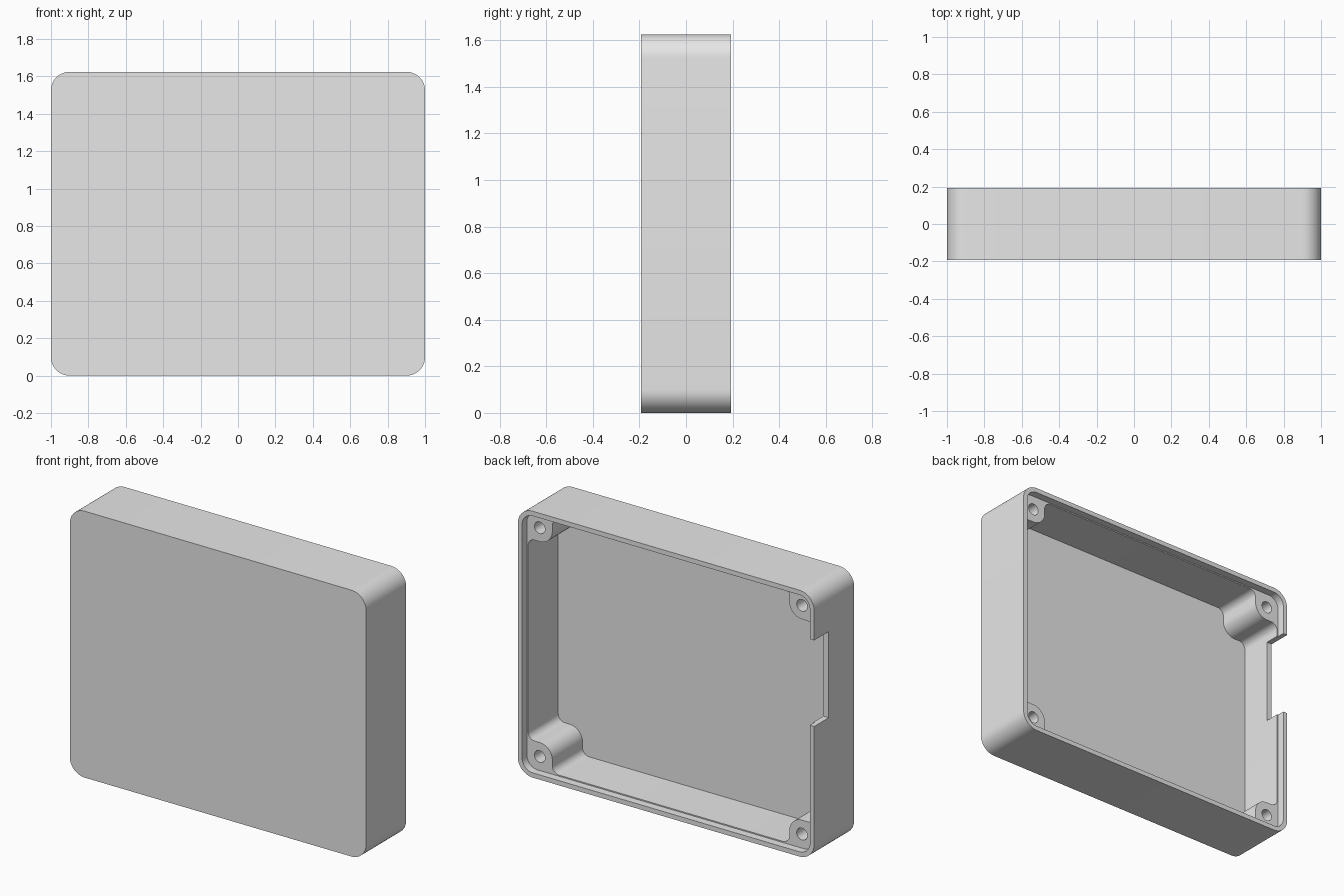
import bpy, bmesh, math

old = bpy.data.objects.get("Cube")
if old:
    bpy.data.objects.remove(old, do_unlink=True)

# Main dimensions
HALF_W, HEIGHT, HALF_D = 1.0, 1.625, 0.193
CORNER = 0.1                  # outer corner radius
WALL, RIM = 0.036, 0.029      # wall and thinner rim thickness
FLOOR_Y, LEDGE_Y = -0.145, 0.146
SCREW = 0.115                 # screw hole distance from the edges
BOSS, FLARE = 0.2, 0.045      # boss reach from the edges, blend radius
HOLE_R, HOLE_Y = 0.036, -0.08

grey = bpy.data.materials.new("plain grey")
grey.use_nodes = True
grey.diffuse_color = (0.8, 0.8, 0.8, 1)
grey.node_tree.nodes["Principled BSDF"].inputs["Base Color"].default_value = (0.8, 0.8, 0.8, 1)


def arc(cu, cv, r, start, end, steps=12):
    """Points on an arc, angles in degrees."""
    angles = [math.radians(start + (end - start) * i / steps) for i in range(steps + 1)]
    return [(cu + r * math.cos(a), cv + r * math.sin(a)) for a in angles]


def four_corners(path):
    """Mirror one corner path (distances from the edges) into a closed outline."""
    outline = []
    for sx, sz in ((1, 1), (-1, 1), (-1, -1), (1, -1)):
        pts = path if sx == sz else path[::-1]
        outline += [(sx * (HALF_W - u), HEIGHT / 2 + sz * (HEIGHT / 2 - v)) for u, v in pts]
    return outline


def prism(name, outline, y0, y1):
    """Extrude an outline in x and z from y0 to y1."""
    bm = bmesh.new()
    face = bm.faces.new([bm.verts.new((x, y0, z)) for x, z in outline])
    grown = bmesh.ops.extrude_face_region(bm, geom=[face])["geom"]
    verts = [g for g in grown if isinstance(g, bmesh.types.BMVert)]
    bmesh.ops.translate(bm, vec=(0, y1 - y0, 0), verts=verts)
    bmesh.ops.recalc_face_normals(bm, faces=bm.faces)
    mesh = bpy.data.meshes.new(name)
    bm.to_mesh(mesh)
    bm.free()
    mesh.materials.append(grey)
    obj = bpy.data.objects.new(name, mesh)
    bpy.context.collection.objects.link(obj)
    return obj


def cut(target, cutter):
    """Subtract the cutter and remove it."""
    cutter.hide_render = True
    mod = target.modifiers.new("cut", 'BOOLEAN')
    mod.operation = 'DIFFERENCE'
    mod.solver = 'EXACT'
    mod.object = cutter
    bpy.ops.object.select_all(action='DESELECT')
    bpy.context.view_layer.objects.active = target
    target.select_set(True)
    bpy.ops.object.modifier_apply(modifier=mod.name)
    bpy.data.objects.remove(cutter, do_unlink=True)


def rounded_outline(inset):
    return four_corners(arc(CORNER, CORNER, CORNER - inset, 180, 270))


# Solid box with rounded corners
box = prism("enclosure_shell", rounded_outline(0), -HALF_D, HALF_D)

# Cavity that leaves four flared screw bosses standing in the corners
boss_path = (arc(WALL + FLARE, BOSS + FLARE, FLARE, 180, 270)
             + arc(SCREW, SCREW, BOSS - SCREW, 90, 0)
             + arc(BOSS + FLARE, WALL + FLARE, FLARE, 180, 270))
cut(box, prism("cavity_cutter", four_corners(boss_path), FLOOR_Y, 0.3))

# Recess for the lid inside the rim
cut(box, prism("lid_recess_cutter", rounded_outline(RIM), LEDGE_Y, 0.3))

# Connector notch in one side wall
notch = [(-1.1, 0.82), (-0.9, 0.82), (-0.9, 1.345), (-1.1, 1.345)]
cut(box, prism("notch_cutter", notch, 0.053, 0.3))

# Blind screw holes in the bosses
for x in (SCREW - HALF_W, HALF_W - SCREW):
    for z in (SCREW, HEIGHT - SCREW):
        cut(box, prism("hole_cutter", arc(x, z, HOLE_R, 0, 360, 24)[:-1], HOLE_Y, 0.3))

# Smooth curves, crisp edges
bpy.ops.object.select_all(action='DESELECT')
bpy.context.view_layer.objects.active = box
box.select_set(True)
bpy.ops.object.shade_smooth_by_angle(angle=math.radians(30))
